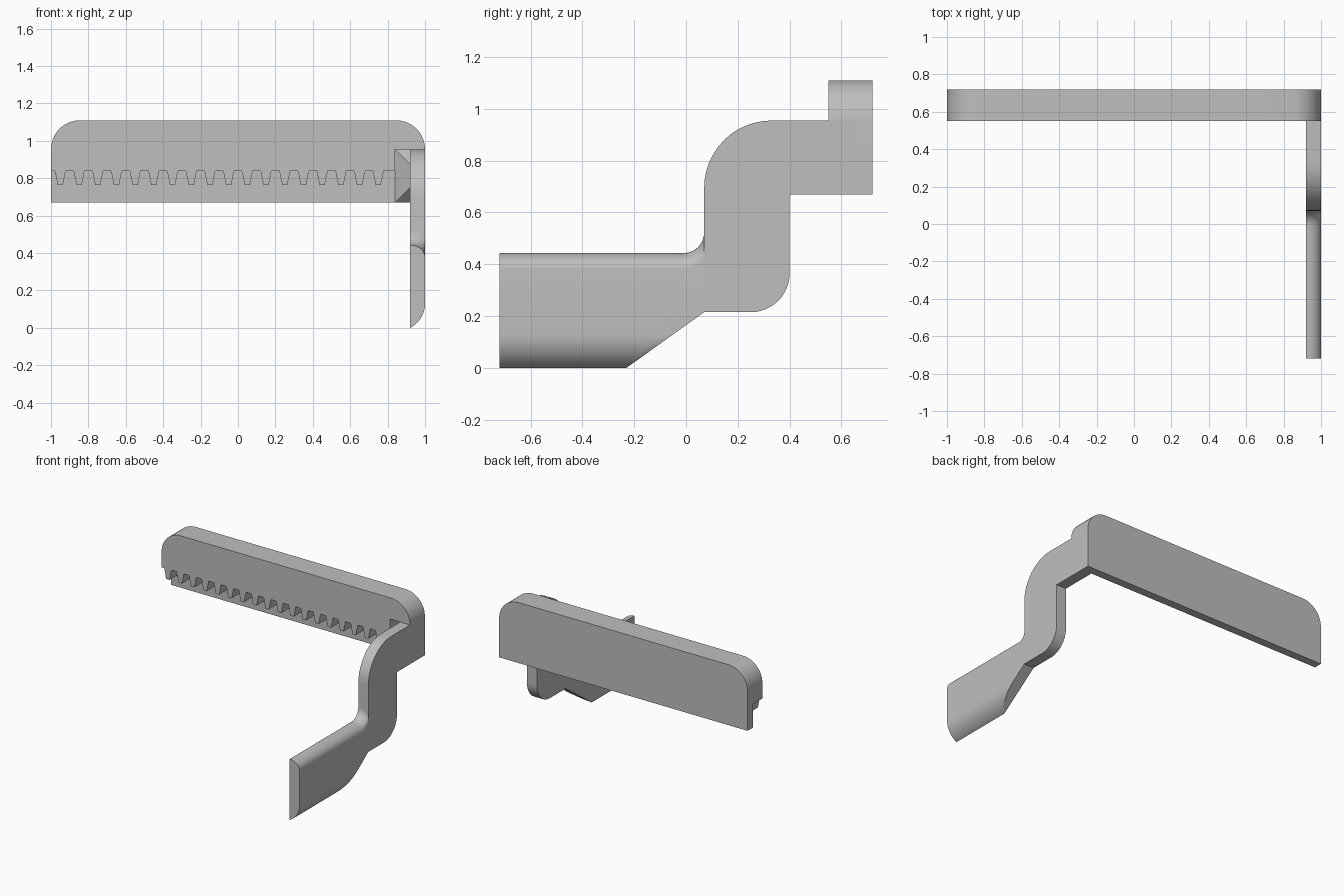
import bpy, bmesh
from math import sin, cos, pi, sqrt, radians
from mathutils import Vector

cube = bpy.data.objects.get("Cube")
if cube:
    bpy.data.objects.remove(cube, do_unlink=True)

gray = bpy.data.materials.new("plain gray")
gray.use_nodes = True
gray.diffuse_color = (0.52, 0.52, 0.52, 1)
gray.node_tree.nodes["Principled BSDF"].inputs["Base Color"].default_value = (0.52, 0.52, 0.52, 1)


def finish(name, bm, angle=30):
    bmesh.ops.remove_doubles(bm, verts=bm.verts, dist=0.0001)
    bmesh.ops.recalc_face_normals(bm, faces=bm.faces)
    mesh = bpy.data.meshes.new(name)
    bm.to_mesh(mesh)
    bm.free()
    mesh.materials.append(gray)
    obj = bpy.data.objects.new(name, mesh)
    bpy.context.collection.objects.link(obj)
    bpy.ops.object.select_all(action='DESELECT')
    obj.select_set(True)
    bpy.context.view_layer.objects.active = obj
    bpy.ops.object.shade_smooth_by_angle(angle=radians(angle))
    return obj


def prism(name, outline, place, offset):
    """Extrude a flat outline; place maps its 2D points into space."""
    bm = bmesh.new()
    face = bm.faces.new([bm.verts.new(place(*p)) for p in outline])
    grown = bmesh.ops.extrude_face_region(bm, geom=[face])["geom"]
    bmesh.ops.translate(bm, vec=Vector(offset),
                        verts=[v for v in grown if isinstance(v, bmesh.types.BMVert)])
    # the start face is kept as the cap on the other side
    if not face.is_valid or len(bm.faces) < len(outline) + 2:
        bm.faces.new([v for v in bm.verts][:len(outline)])
    return finish(name, bm)


def arc(cx, cz, r, start, end, n=12):
    """Points on a circular arc, angles in degrees."""
    angles = [radians(start + (end - start) * i / n) for i in range(n + 1)]
    return [(cx + r * cos(a), cz + r * sin(a)) for a in angles]


FRONT, STEP, BACK = 0.55, 0.66, 0.72
LOW, TOP, ARM_TOP, ROOT = 0.67, 1.11, 0.955, 0.84
INNER = 0.92
R = TOP - ARM_TOP
rounded_top = arc(1 - R, ARM_TOP, R, 0, 90) + arc(R - 1, ARM_TOP, R, 90, 180)

# Back plate reaching the bottom edge
prism("back_plate", [(-1, LOW), (1, LOW)] + rounded_top,
      lambda x, z: (x, STEP, z), (0, BACK - STEP, 0))

# Toothed front of the bar, open beside the arm root
teeth = [(-1, ROOT)]
for i in range(18):
    middle = -0.95 + 0.1 * i
    teeth += [(middle + dx, z) for dx, z in
              ((-0.029, ROOT), (-0.014, 0.765), (0.014, 0.765), (0.029, ROOT))]
prism("toothed_bar", teeth + [(0.84, ROOT), (0.84, ARM_TOP), (1, ARM_TOP)] + rounded_top[1:],
      lambda x, z: (x, FRONT, z), (0, STEP - FRONT, 0))

# Bevelled gusset between plate and arm
bm = bmesh.new()
for point in [(x, STEP, z) for x in (0.84, INNER) for z in (LOW, ARM_TOP)] + \
             [(INNER, STEP - 0.08, z) for z in (LOW + 0.08, ARM_TOP - 0.08)]:
    bm.verts.new(point)
bmesh.ops.convex_hull(bm, input=bm.verts)
finish("root_gusset", bm)

# Cranked arm
elbow = arc(0.33, 0.695, 0.26, 180, 90)
heel = arc(0.25, 0.365, 0.15, 0, -90)
prism("cranked_arm", [(0.07, 0.215)] + elbow + [(STEP, ARM_TOP), (STEP, LOW), (0.4, LOW)] + heel,
      lambda y, z: (INNER, y, z), (1 - INNER, 0, 0))

# Handle blade: rounded outer edges, slanted underside, fillet up into the arm
RB, RT, RF = 0.146, 0.065, 0.08
W = 1 - INNER
steps = 14
xs = [INNER + W * sin(pi / 2 * i / steps) for i in range(steps + 1)]


def under(x):
    return 0.13 - sqrt(max(0, RB ** 2 - (x - 1 + RB) ** 2))


def slant(y):
    return (y + 0.23) / 0.3 * 0.215


def top_edge(y):
    rise = max(0, y - (0.07 - RF))
    return 0.443 + RF - sqrt(max(0, RF ** 2 - rise ** 2))


ys = [-0.72, -0.23] + [under(x) / 0.215 * 0.3 - 0.23 for x in xs]
ys += [0.07 - RF + RF * sin(pi / 2 * i / 10) for i in range(11)]
ys = sorted({round(y, 4) for y in ys})
bm = bmesh.new()
upper, lower = [], []
for y in ys:
    upper.append([bm.verts.new((x, y, top_edge(y) - RT * (1 - sqrt(max(0, 1 - ((x - INNER) / W) ** 2)))))
                  for x in xs])
    lower.append([bm.verts.new((x, y, max(0, under(x), slant(y)))) for x in xs])
for j in range(len(ys) - 1):
    for grid in (upper, lower):
        for i in range(steps):
            bm.faces.new((grid[j][i], grid[j][i + 1], grid[j + 1][i + 1], grid[j + 1][i]))
    for i in (0, -1):
        bm.faces.new((lower[j][i], lower[j + 1][i], upper[j + 1][i], upper[j][i]))
for j in (0, -1):
    bm.faces.new(upper[j] + lower[j][::-1])
finish("handle_blade", bm, 25)
